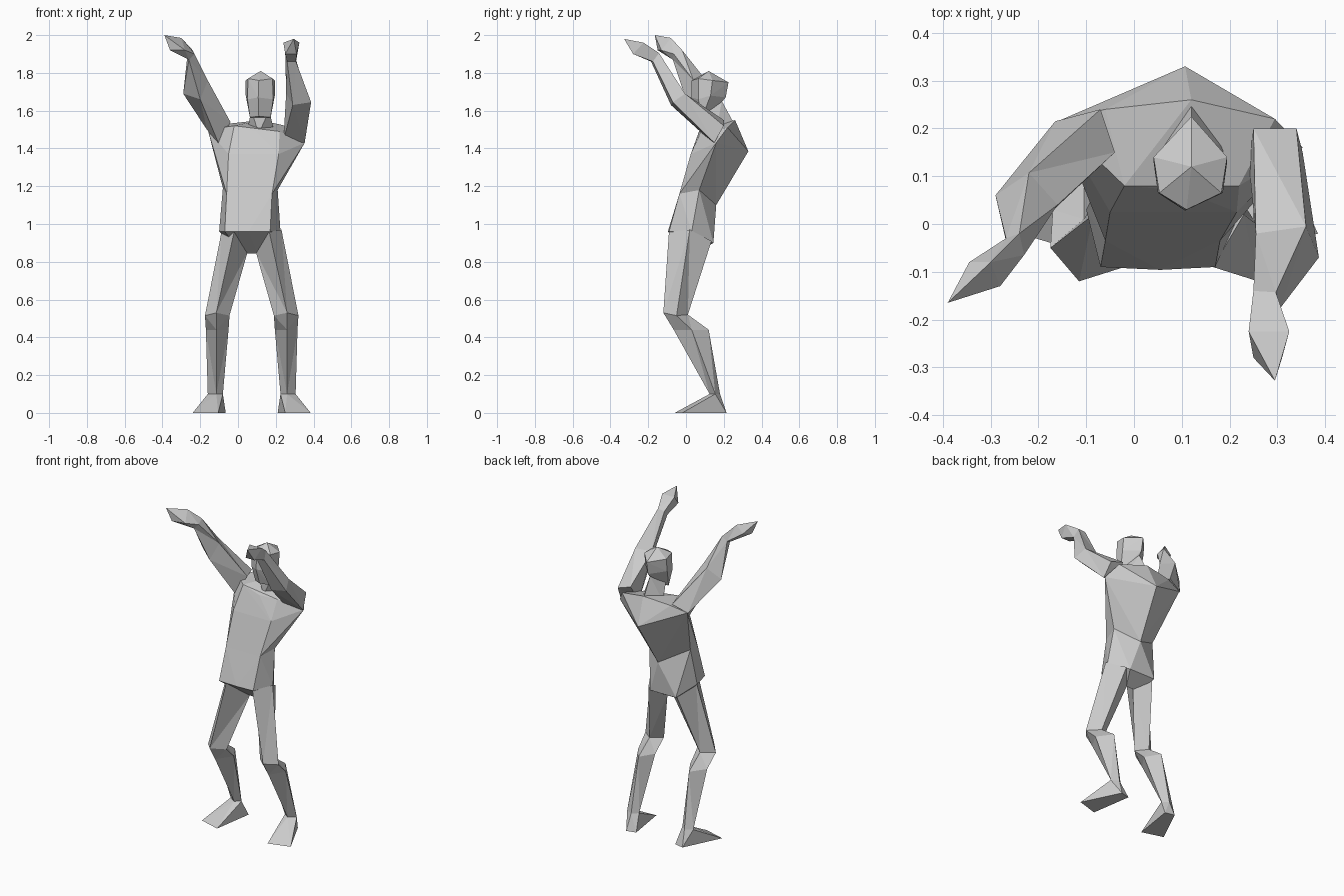
import bpy
import bmesh
from mathutils import Vector

default_cube = bpy.data.objects.get("Cube")
if default_cube:
    bpy.data.objects.remove(default_cube, do_unlink=True)

# One plain grey for the whole figure
grey = bpy.data.materials.new("plain_grey")
grey.use_nodes = True
grey.diffuse_color = (0.6, 0.6, 0.6, 1)
shader = next(node for node in grey.node_tree.nodes if node.type == "BSDF_PRINCIPLED")
shader.inputs["Base Color"].default_value = grey.diffuse_color
shader.inputs["Roughness"].default_value = 0.8

BODY_CENTRE = 0.0725


def finish(name, bm):
    """Turn a bmesh into a flat shaded object."""
    bmesh.ops.recalc_face_normals(bm, faces=bm.faces[:])
    mesh = bpy.data.meshes.new(name)
    bm.to_mesh(mesh)
    bm.free()
    mesh.materials.append(grey)
    obj = bpy.data.objects.new(name, mesh)
    bpy.context.scene.collection.objects.link(obj)
    return obj


def faceted_block(name, points):
    """Closed convex block wrapped around its corner points."""
    bm = bmesh.new()
    for point in points:
        bm.verts.new(point)
    result = bmesh.ops.convex_hull(bm, input=bm.verts[:])
    loose = {item for key in ("geom_interior", "geom_unused") for item in result[key]
             if isinstance(item, bmesh.types.BMVert) and not item.link_faces}
    bmesh.ops.delete(bm, geom=list(loose), context="VERTS")
    return finish(name, bm)


def limb(name, rings, tip=None):
    """Bridge matching rings of corners, closing with a cap or a pointed tip."""
    bm = bmesh.new()
    loops = [[bm.verts.new(point) for point in ring] for ring in rings]
    count = len(loops[0])
    for lower, upper in zip(loops, loops[1:]):
        for i in range(count):
            j = (i + 1) % count
            bm.faces.new((lower[i], lower[j], upper[j], upper[i]))
    bm.faces.new(loops[0])
    if tip:
        end = bm.verts.new(tip)
        for i in range(count):
            bm.faces.new((loops[-1][i], loops[-1][(i + 1) % count], end))
    else:
        bm.faces.new(loops[-1])
    bmesh.ops.triangulate(bm, faces=bm.faces[:])
    return finish(name, bm)


def mirrored(points):
    """Reflect points across the middle of the body."""
    return [Vector((2 * BODY_CENTRE - x, y, z)) for x, y, z in points]


# Torso: pelvis, waist and chest share their corner rings
hips = [(-.07, -.09, .96), (.055, -.096, .96), (.17, -.09, .96),
        (-.1, .03, .96), (.225, .03, .96), (-.03, .145, .9), (.15, .145, .9)]
crotch = [(.015, .05, .845), (.1, .05, .845)]
waist = [(-.06, -.035, 1.16), (.18, -.035, 1.16),
         (-.08, .07, 1.19), (.21, .07, 1.18), (.085, .16, 1.1)]
chest = [(-.05, .025, 1.37), (.215, .025, 1.37), (-.02, .08, 1.52),
         (.22, .08, 1.49), (.1, .07, 1.49)]
shoulders = [(-.16, .215, 1.5), (-.06, .24, 1.53), (.12, .26, 1.55),
             (.295, .22, 1.51), (.353, .16, 1.43), (.107, .33, 1.385)]
faceted_block("pelvis", hips + crotch)
faceted_block("abdomen", hips + waist)
faceted_block("chest", waist + chest + shoulders)

# Neck and head
faceted_block("neck", [(.07, .1, 1.6), (.165, .1, 1.6), (.12, .19, 1.65),
                       (.05, .16, 1.5), (.19, .16, 1.5), (.12, .25, 1.54), (.11, .1, 1.48)])
skull = [(.12, .12, 1.81), (.11, .03, 1.76), (.12, .225, 1.75), (.12, .21, 1.67)]
jaw = [(.107, .028, 1.67), (.11, .06, 1.57), (.12, .15, 1.6)]
for side in (-1, 1):
    middle = .118
    skull += [(middle + side * .065, .065, 1.77), (middle + side * .077, .14, 1.76),
              (middle + side * .077, .13, 1.68)]
    jaw += [(middle + side * .068, .065, 1.66), (middle + side * .055, .085, 1.565)]
faceted_block("head", skull + jaw)

# Left arm, raised and reaching forward: shoulder, elbow, wrist, palm
limb("left_arm", [
    [(.25, .2, 1.55), (.34, .2, 1.52), (.353, .15, 1.43), (.24, .13, 1.44)],
    [(.255, -.02, 1.69), (.36, -.005, 1.69), (.387, -.07, 1.645), (.29, -.08, 1.63)],
    [(.25, -.14, 1.9), (.297, -.143, 1.905), (.307, -.175, 1.86), (.26, -.185, 1.86)],
    [(.24, -.225, 1.96), (.325, -.225, 1.96), (.31, -.28, 1.9), (.25, -.28, 1.9)],
], tip=(.295, -.328, 1.98))

# Right arm, raised and reaching out to the side
limb("right_arm", [
    [(-.04, .15, 1.54), (-.07, .24, 1.54), (-.165, .215, 1.5), (-.1, .12, 1.42)],
    [(-.16, .04, 1.76), (-.22, .107, 1.76), (-.29, .06, 1.69), (-.2, 0, 1.66)],
    [(-.23, -.065, 1.9), (-.24, -.02, 1.92), (-.268, -.03, 1.89), (-.26, -.07, 1.87)],
    [(-.28, -.13, 1.92), (-.3, -.08, 1.985), (-.345, -.08, 1.94), (-.36, -.15, 1.92)],
], tip=(-.39, -.165, 2))

# Bent leg rings run front, outer, back, inner
hip_ring = [(.165, -.09, .96), (.23, .02, .97), (.17, .135, .91), (.095, .05, .85)]
knee_ring = [(.26, -.12, .53), (.32, -.05, .515), (.25, .01, .52), (.19, -.05, .515)]
calf_ring = [(.26, -.065, .44), (.315, .03, .44), (.25, .12, .44), (.195, .03, .44)]
ankle_ring = [(.26, .125, .1), (.305, .155, .1), (.26, .18, .1), (.225, .15, .1)]
sole = [(.25, -.06, 0), (.385, -.02, 0), (.27, .215, 0), (.21, .2, 0)]

for side in ("left", "right"):
    place = mirrored if side == "right" else list
    limb(side + "_leg", [place(ring) for ring in (hip_ring, knee_ring, calf_ring, ankle_ring)])
    faceted_block(side + "_foot", place(ankle_ring + sole))
